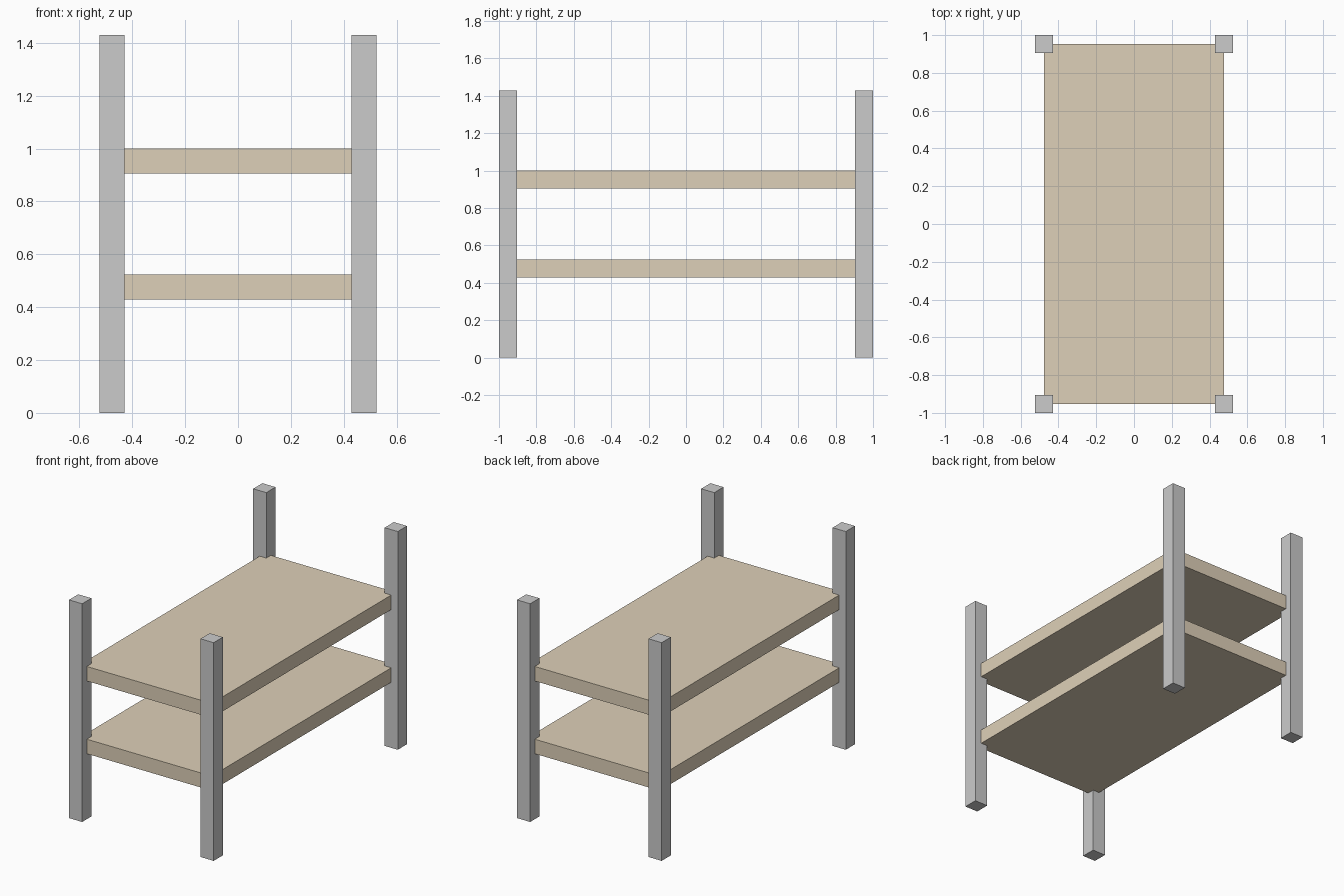
import bpy

if "Cube" in bpy.data.objects:
    bpy.data.objects.remove(bpy.data.objects["Cube"])

U = 2 / 21  # post thickness, the module of the whole design


def box(name, centre, size, material=None):
    bpy.ops.mesh.primitive_cube_add(size=1, location=centre)
    ob = bpy.context.object
    ob.name = name
    ob.scale = size
    bpy.ops.object.transform_apply(location=False, rotation=False, scale=True)
    if material:
        ob.data.materials.append(material)
    return ob


wood = bpy.data.materials.new("wood")
wood.diffuse_color = (0.73, 0.63, 0.48, 1)
wood.use_nodes = True
wood.node_tree.nodes["Principled BSDF"].inputs["Base Color"].default_value = wood.diffuse_color

# Four square corner posts
for side, sx in (("left", -1), ("right", 1)):
    for end, sy in (("front", -1), ("back", 1)):
        box(f"{end}_{side}_post", (sx * 5 * U, sy * 10 * U, 7.5 * U),
            (U, U, 15 * U))

# Two shelf boards, their corners set into the post centres
for name, bottom in (("lower_shelf", 4.5), ("upper_shelf", 9.5)):
    box(name, (0, 0, (bottom + 0.5) * U), (10 * U, 20 * U, U), wood)
